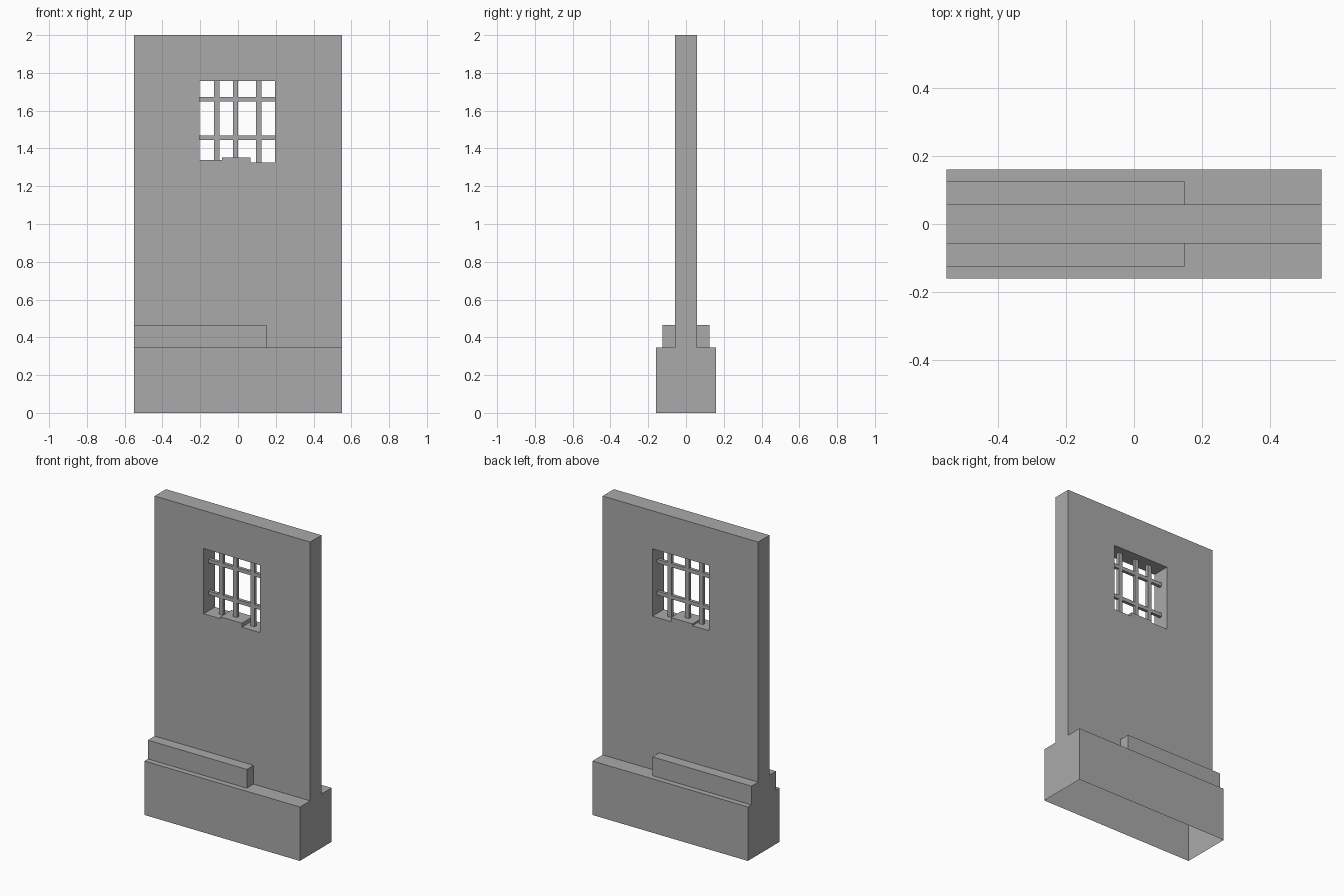
import bpy
import bmesh

if "Cube" in bpy.data.objects:
    bpy.data.objects.remove(bpy.data.objects["Cube"], do_unlink=True)

GREY = (0.4, 0.4, 0.4, 1)
stone = bpy.data.materials.new("stone grey")
stone.use_nodes = True
stone.diffuse_color = GREY
stone.node_tree.nodes["Principled BSDF"].inputs["Base Color"].default_value = GREY


def add_object(name, bm):
    bmesh.ops.recalc_face_normals(bm, faces=bm.faces)
    mesh = bpy.data.meshes.new(name)
    bm.to_mesh(mesh)
    bm.free()
    mesh.materials.append(stone)
    obj = bpy.data.objects.new(name, mesh)
    bpy.context.collection.objects.link(obj)
    return obj


def box(name, x, y, z, open_bottom=False):
    """Box from (min, max) pairs, optionally without its underside."""
    bm = bmesh.new()
    bmesh.ops.create_cube(bm, size=1)
    for v in bm.verts:
        v.co = [lo + (c + 0.5) * (hi - lo) for c, (lo, hi) in zip(v.co, (x, y, z))]
    obj = add_object(name, bm)
    if open_bottom:
        bm = bmesh.new()
        bm.from_mesh(obj.data)
        under = [f for f in bm.faces if f.normal.z < -0.5]
        bmesh.ops.delete(bm, geom=under, context="FACES_ONLY")
        bm.to_mesh(obj.data)
        bm.free()
    return obj


HALF = 0.55
BASE_TOP = 0.345

# Hollow plinth and the wall standing on it
box("base", (-HALF, HALF), (-0.16, 0.16), (0, BASE_TOP), open_bottom=True)
wall = box("wall", (-HALF, HALF), (-0.057, 0.057), (BASE_TOP, 2))

# Short ledge on each side of the wall
for side, name in ((-1, "front_ledge"), (1, "back_ledge")):
    y = sorted((side * 0.057, side * 0.125))
    box(name, (-HALF, 0.15), y, (BASE_TOP, 0.465))

# Window opening with a broken, stepped sill
outline = [(-0.203, 1.757), (-0.203, 1.34), (-0.085, 1.34), (-0.085, 1.352),
           (0.067, 1.352), (0.067, 1.326), (0.197, 1.326), (0.197, 1.757)]
bm = bmesh.new()
face = bm.faces.new([bm.verts.new((x, -0.2, z)) for x, z in outline])
ext = bmesh.ops.extrude_face_region(bm, geom=[face])
bmesh.ops.translate(bm, vec=(0, 0.4, 0),
                    verts=[e for e in ext["geom"] if isinstance(e, bmesh.types.BMVert)])
cutter = add_object("window_cutter", bm)
cutter.hide_render = True
cutter.hide_set(True)
cut = wall.modifiers.new("window", "BOOLEAN")
cut.operation = "DIFFERENCE"
cut.solver = "EXACT"
cut.object = cutter

# Window bars
for i, x in enumerate((-0.112, -0.013, 0.11)):
    box(f"upright_bar_{i + 1}", (x - 0.014, x + 0.014), (-0.01, 0.01), (1.32, 1.76))
for i, z in enumerate((1.456, 1.66)):
    box(f"cross_bar_{i + 1}", (-0.21, 0.2), (-0.01, 0.01), (z - 0.012, z + 0.012))
